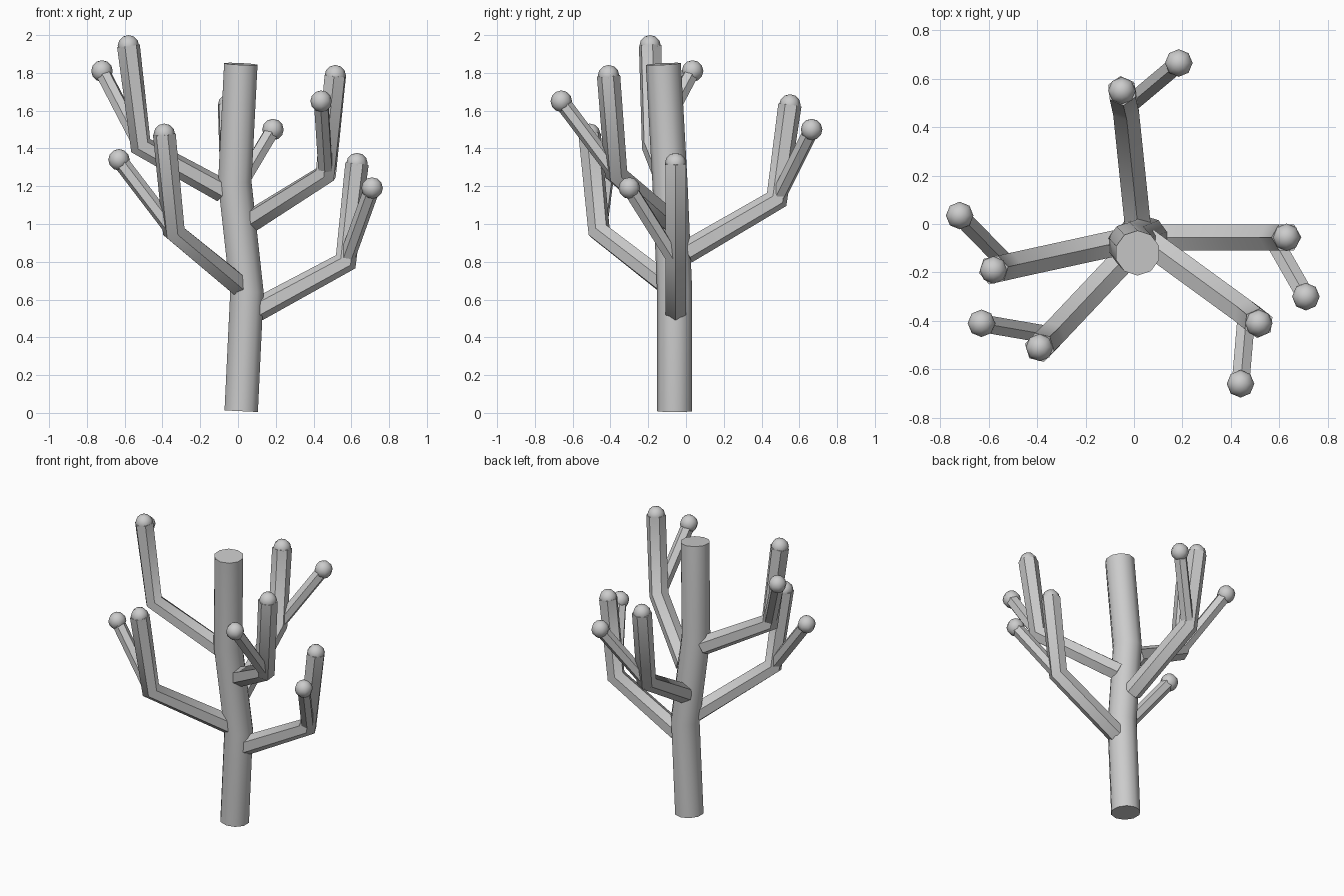
import bpy, bmesh, math
from mathutils import Vector

if "Cube" in bpy.data.objects:
    bpy.data.objects.remove(bpy.data.objects["Cube"])

grey = bpy.data.materials.new("light grey")
grey.diffuse_color = (0.6, 0.6, 0.6, 1)
grey.use_nodes = True
grey.node_tree.nodes["Principled BSDF"].inputs["Base Color"].default_value = grey.diffuse_color


def finish(name, bm):
    """Turn a bmesh into an object, smoothing shallow edges only."""
    bmesh.ops.recalc_face_normals(bm, faces=bm.faces[:])
    mesh = bpy.data.meshes.new(name)
    bm.to_mesh(mesh)
    bm.free()
    mesh.materials.append(grey)
    obj = bpy.data.objects.new(name, mesh)
    bpy.context.collection.objects.link(obj)
    bpy.ops.object.select_all(action='DESELECT')
    bpy.context.view_layer.objects.active = obj
    obj.select_set(True)
    bpy.ops.object.shade_smooth_by_angle(angle=math.radians(50))
    return obj


def tube(name, points, radius, sides, side=None):
    """Capped polygonal tube along a path, with mitred bends."""
    pts = [Vector(p) for p in points]
    dirs = [(b - a).normalized() for a, b in zip(pts, pts[1:])]
    if side is None:
        side = dirs[0].cross(Vector((0, 0, 1))).normalized()
    bm = bmesh.new()
    rings = []
    for i, p in enumerate(pts):
        t = (dirs[max(i - 1, 0)] + dirs[min(i, len(dirs) - 1)]).normalized()
        u = (side - t * side.dot(t)).normalized()
        v = u.cross(t)
        ring = []
        for k in range(sides):
            a = math.pi / 2 + 2 * math.pi * k / sides
            ring.append(bm.verts.new(p + (u * math.cos(a) + v * math.sin(a)) * radius))
        rings.append(ring)
    for r0, r1 in zip(rings, rings[1:]):
        for k in range(sides):
            j = (k + 1) % sides
            bm.faces.new((r0[k], r0[j], r1[j], r1[k]))
    bm.faces.new(rings[0])
    bm.faces.new(rings[-1])
    return finish(name, bm)


def bud(name, centre):
    """Round low-poly tip."""
    bm = bmesh.new()
    bmesh.ops.create_uvsphere(bm, u_segments=8, v_segments=6, radius=0.057)
    bmesh.ops.translate(bm, verts=bm.verts[:], vec=centre)
    finish(name, bm)


# Crooked trunk
tube("trunk", [(0.017, -0.06, 0.009), (0.047, -0.06, 0.64),
               (-0.017, -0.085, 1.22), (0.015, -0.12, 1.847)],
     0.093, 10, Vector((1, 0, 0)))

# Each branch: start, elbow, upright tip, twig tip
branches = {
    "right": ((0.10, -0.055, 0.545), (0.57, -0.055, 0.80),
              (0.63, -0.055, 1.32), (0.71, -0.30, 1.19)),
    "front_left": ((0.0, -0.10, 0.68), (-0.34, -0.46, 0.96),
                   (-0.39, -0.51, 1.475), (-0.63, -0.41, 1.34)),
    "front_right": ((0.06, -0.075, 1.01), (0.465, -0.37, 1.265),
                    (0.515, -0.41, 1.785), (0.44, -0.66, 1.65)),
    "left": ((-0.08, -0.08, 1.175), (-0.515, -0.175, 1.415),
             (-0.58, -0.19, 1.943), (-0.72, 0.035, 1.81)),
    "back": ((0.015, 0.0, 0.85), (-0.035, 0.48, 1.13),
             (-0.05, 0.55, 1.63), (0.185, 0.665, 1.50)),
}
for where, (start, elbow, tip, twig_tip) in branches.items():
    tube(where + "_branch", (start, elbow, tip), 0.062, 6)
    tube(where + "_twig", (elbow, twig_tip), 0.042, 6)
    bud(where + "_branch_bud", tip)
    bud(where + "_twig_bud", twig_tip)
